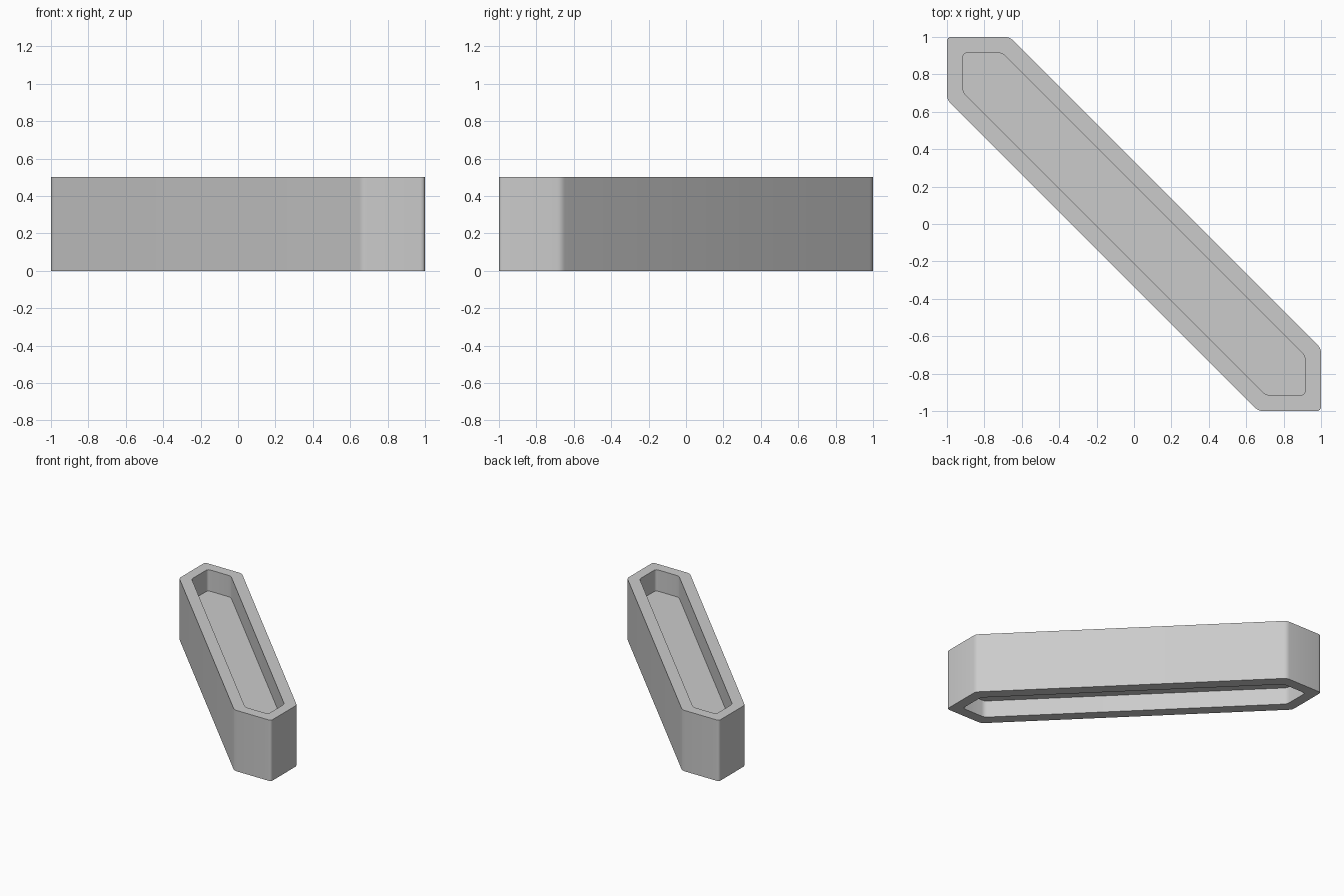
import bpy, bmesh, math
from mathutils import Vector

if "Cube" in bpy.data.objects:
    bpy.data.objects.remove(bpy.data.objects["Cube"])

HEIGHT, FLOOR_TOP, FLOOR_BOTTOM = 0.5, 0.325, 0.14

grey = bpy.data.materials.new("light grey")
grey.diffuse_color = (0.6, 0.6, 0.6, 1)
grey.use_nodes = True
grey.node_tree.nodes["Principled BSDF"].inputs["Base Color"].default_value = grey.diffuse_color


def outline(edge, diagonal, cut, steps=4):
    """Slanted hexagon |x|,|y| <= edge, |x+y| <= diagonal, with rounded corners."""
    e, d = edge, diagonal
    corners = [Vector(p) for p in ((e, -e), (e, d - e), (d - e, e),
                                   (-e, e), (-e, e - d), (e - d, -e))]
    points = []
    for i, c in enumerate(corners):
        a = c + (corners[i - 1] - c).normalized() * cut
        b = c + (corners[(i + 1) % 6] - c).normalized() * cut
        for s in range(steps + 1):
            t = s / steps
            points.append(a * (1 - t) ** 2 + c * 2 * t * (1 - t) + b * t * t)
    return points


def ring(bm, points, z):
    return [bm.verts.new((p.x, p.y, z)) for p in points]


def bridge(bm, low, high):
    n = len(low)
    for i in range(n):
        j = (i + 1) % n
        bm.faces.new((low[i], low[j], high[j], high[i]))


outer = outline(1.0, 0.335, 0.025)
inner = outline(0.915, 0.21, 0.025)

# Tray body: outer wall, two rims, recesses above and below a middle floor
bm = bmesh.new()
rings = [ring(bm, inner, FLOOR_BOTTOM), ring(bm, inner, 0),
         ring(bm, outer, 0), ring(bm, outer, HEIGHT),
         ring(bm, inner, HEIGHT), ring(bm, inner, FLOOR_TOP)]
for low, high in zip(rings, rings[1:]):
    bridge(bm, low, high)
bm.faces.new(rings[0])
bm.faces.new(rings[-1])
bmesh.ops.recalc_face_normals(bm, faces=bm.faces)
mesh = bpy.data.meshes.new("tray_body")
bm.to_mesh(mesh)
bm.free()
mesh.materials.append(grey)
tray = bpy.data.objects.new("tray_body", mesh)
bpy.context.collection.objects.link(tray)
bpy.context.view_layer.objects.active = tray
tray.select_set(True)
bpy.ops.object.shade_smooth_by_angle(angle=math.radians(30))
